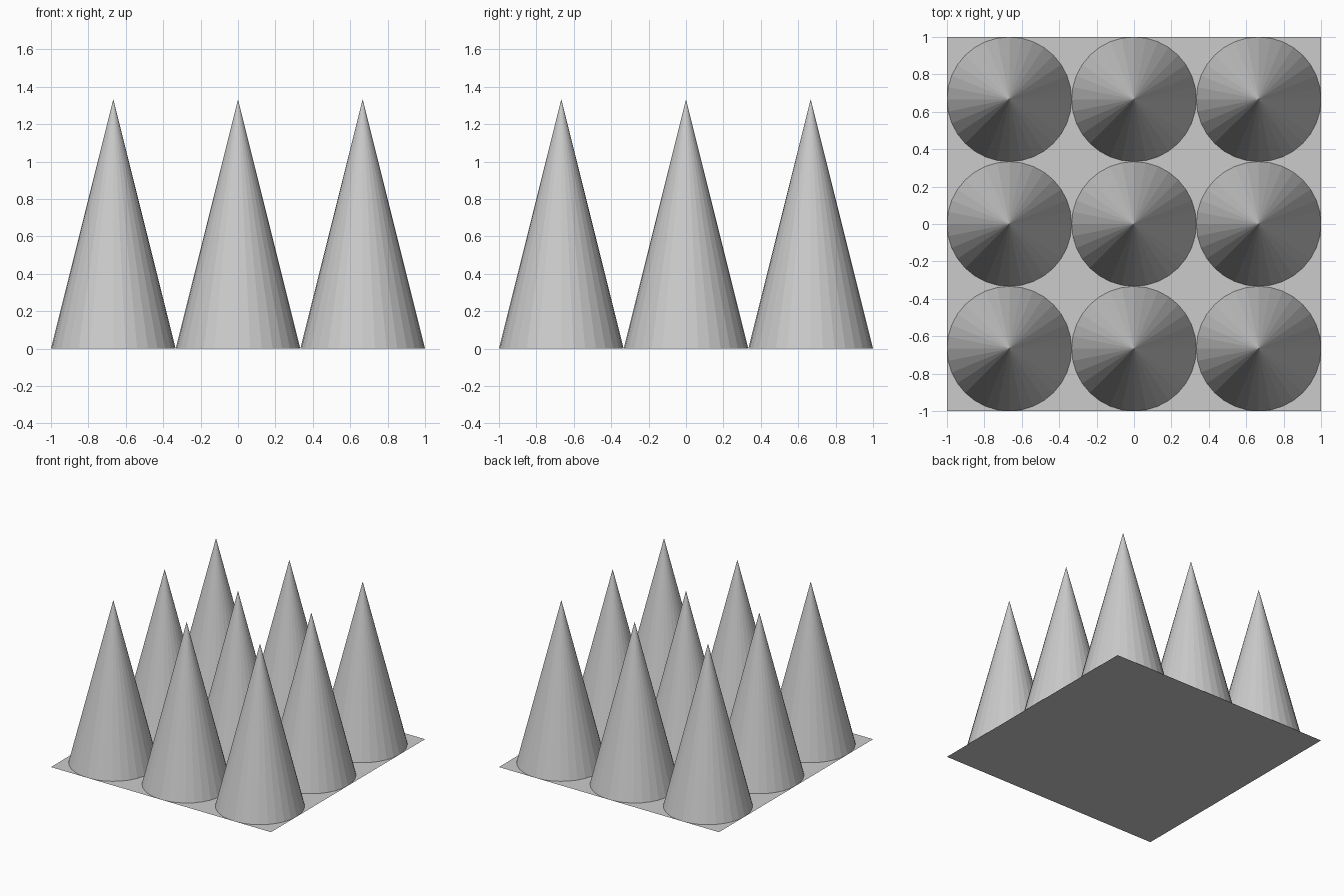
import bpy

if "Cube" in bpy.data.objects:
    bpy.data.objects.remove(bpy.data.objects["Cube"])

RADIUS = 1 / 3
HEIGHT = 4 / 3
PITCH = 2 / 3

# Thin square base sheet
bpy.ops.mesh.primitive_plane_add(size=2, location=(0, 0, 0))
bpy.context.object.name = "base_sheet"

# Three by three grid of flat-faceted spikes, open where they meet the sheet
for row in (-1, 0, 1):
    for col in (-1, 0, 1):
        bpy.ops.mesh.primitive_cone_add(
            vertices=32, radius1=RADIUS, radius2=0, depth=HEIGHT,
            end_fill_type='NOTHING',
            location=(col * PITCH, row * PITCH, HEIGHT / 2))
        bpy.context.object.name = f"spike_{row + 2}_{col + 2}"
